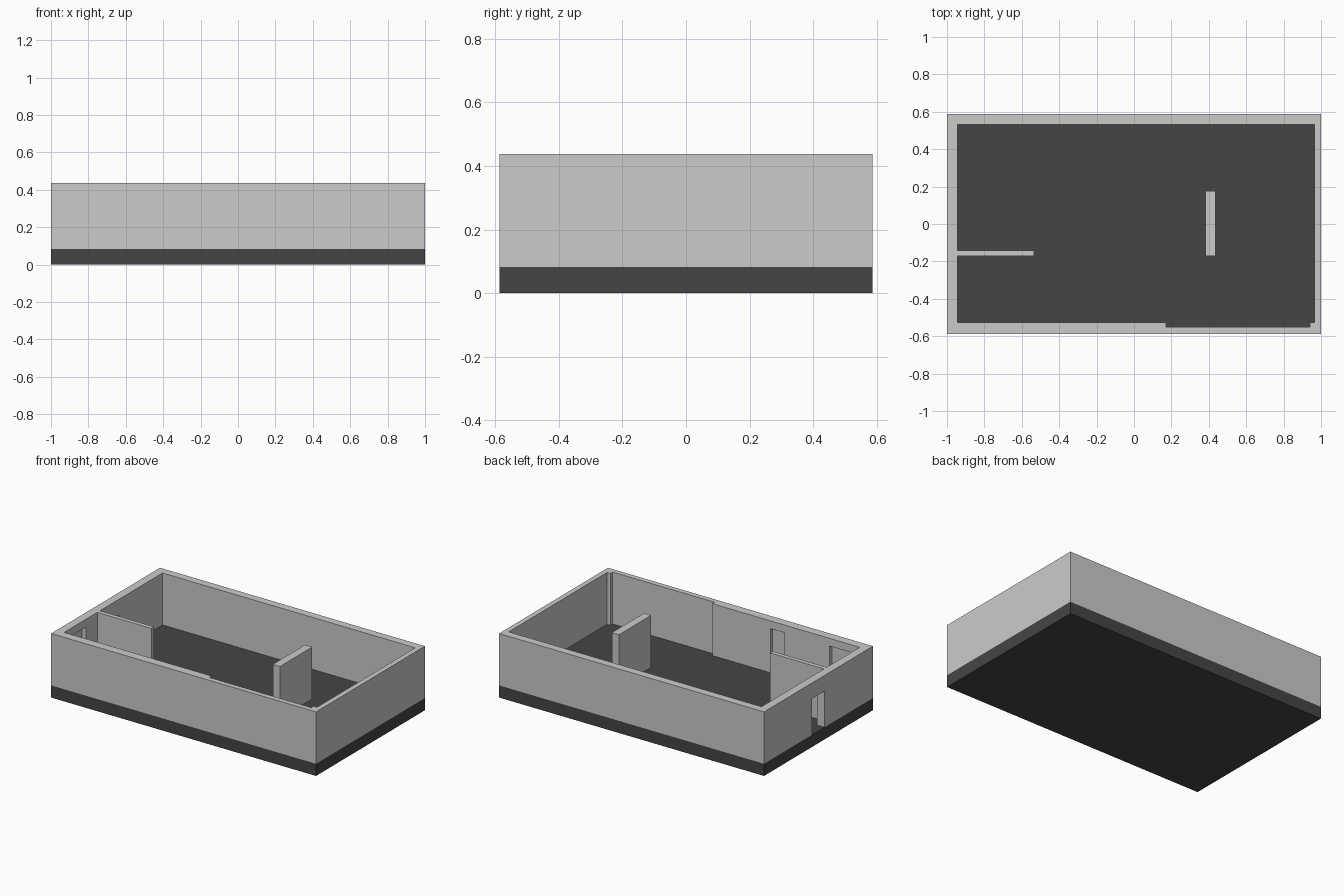
import bpy

if "Cube" in bpy.data.objects:
    bpy.data.objects.remove(bpy.data.objects["Cube"])

FLOOR, TOP = 0.083, 0.437
LOW, HIGH = FLOOR - 0.05, TOP + 0.05   # cutter overshoot


def box(name, x0, x1, y0, y1, z0, z1):
    bpy.ops.mesh.primitive_cube_add(size=1)
    ob = bpy.context.object
    ob.name = name
    for v in ob.data.vertices:
        v.co.x = x1 if v.co.x > 0 else x0
        v.co.y = y1 if v.co.y > 0 else y0
        v.co.z = z1 if v.co.z > 0 else z0
    return ob


def cut(target, *bounds):
    cutter = box("cutter", *bounds)
    cutter.hide_render = True
    mod = target.modifiers.new("cut", 'BOOLEAN')
    mod.operation = 'DIFFERENCE'
    mod.solver = 'EXACT'
    mod.object = cutter
    bpy.context.view_layer.objects.active = target
    bpy.ops.object.modifier_apply(modifier=mod.name)
    bpy.data.objects.remove(cutter)


# Dark floor slab
slab = box("floor_slab", -1, 1, -0.587, 0.587, 0, FLOOR)
dark = bpy.data.materials.new("dark_grey")
dark.diffuse_color = (0.06, 0.06, 0.06, 1)
dark.use_nodes = True
dark.node_tree.nodes["Principled BSDF"].inputs["Base Color"].default_value = dark.diffuse_color
slab.data.materials.append(dark)

# Outer walls with the open room inside
walls = box("outer_walls", -1, 1, -0.587, 0.587, FLOOR, TOP)
cut(walls, -0.943, 0.965, -0.527, 0.533, LOW, HIGH)
# Full-height recess in the front wall
cut(walls, 0.17, 0.94, -0.552, -0.4, LOW, HIGH)
# Narrow niche in the front wall and the corner niche
cut(walls, -0.374, -0.268, -0.552, -0.4, LOW, 0.384)
cut(walls, -0.97, -0.714, -0.552, -0.294, LOW, 0.384)
# Doorway through the left wall
cut(walls, -1.1, -0.8, -0.065, 0.068, LOW, 0.33)

# Inner walls
box("partition_wall", -0.943, -0.535, -0.17, -0.141, FLOOR, TOP)
box("free_standing_wall", 0.382, 0.436, -0.17, 0.177, FLOOR, TOP)
